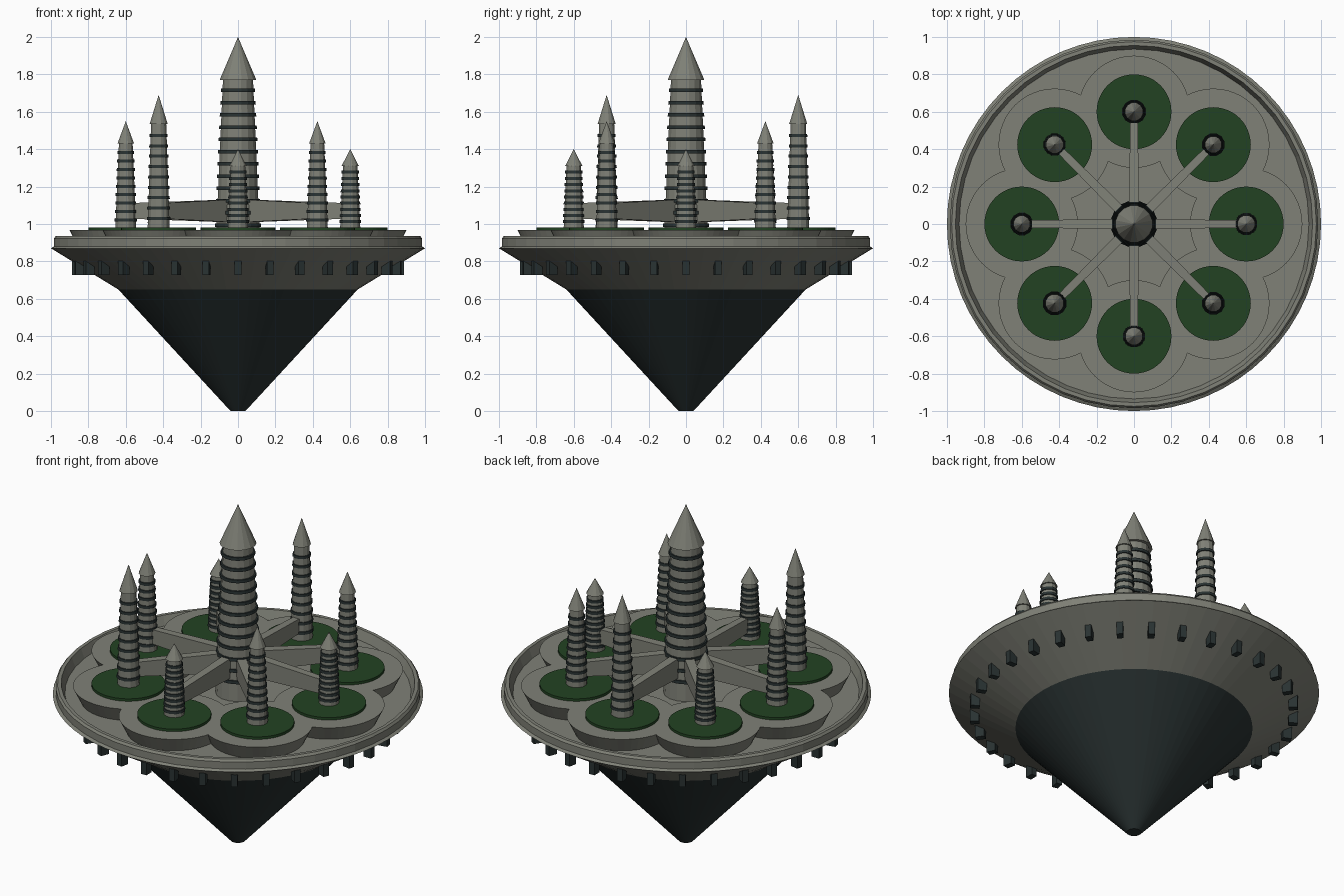
import bpy, bmesh, math
from mathutils import Matrix

if "Cube" in bpy.data.objects:
    bpy.data.objects.remove(bpy.data.objects["Cube"])


def mat(name, c):
    m = bpy.data.materials.new(name)
    m.diffuse_color = (*c, 1)
    m.use_nodes = True
    m.node_tree.nodes["Principled BSDF"].inputs["Base Color"].default_value = m.diffuse_color
    return m


STONE = mat("grey_stone", (0.215, 0.22, 0.185))
DARK = mat("dark_slate", (0.022, 0.032, 0.032))
GREEN = mat("garden_green", (0.016, 0.055, 0.016))


def finish(bm, name, mats, loc=(0, 0, 0), rot=0):
    bmesh.ops.recalc_face_normals(bm, faces=bm.faces)
    me = bpy.data.meshes.new(name)
    bm.to_mesh(me)
    bm.free()
    for m in mats:
        me.materials.append(m)
    ob = bpy.data.objects.new(name, me)
    ob.location = loc
    ob.rotation_euler = (0, 0, rot)
    bpy.context.collection.objects.link(ob)
    return ob


def lathe(name, prof, n, mats, loc=(0, 0, 0), bands=None, rot=0):
    """Revolve (radius, z) points; bands gives a material index per segment."""
    bm = bmesh.new()
    rings = []
    for r, z in prof:
        if r == 0:
            rings.append([bm.verts.new((0, 0, z))] * n)
        else:
            rings.append([bm.verts.new((r * math.cos(2 * math.pi * i / n),
                                        r * math.sin(2 * math.pi * i / n), z)) for i in range(n)])
    for k, (a, b) in enumerate(zip(rings, rings[1:])):
        for i in range(n):
            j = (i + 1) % n
            f = bm.faces.new(list(dict.fromkeys((a[i], a[j], b[j], b[i]))))
            f.material_index = bands[k] if bands else 0
    return finish(bm, name, mats, loc, rot)


def spire(name, x, y, z0, z1, tip, r0, r1, rc, count, first, step, th, out, n):
    """Tapered tower with dark protruding rings and a pointed roof."""
    prof, bands = [(0, z0), (r0, z0)], [0]

    def rad(z):
        return r0 + (r1 - r0) * (z - z0) / (z1 - z0)
    for i in range(count):
        a = first + i * step
        b = a + th
        prof += [(rad(a), a), (rad(a) + out, a), (rad(b) + out, b), (rad(b), b)]
        bands += [0, 1, 1, 1]
    prof += [(r1, z1), (rc, z1), (0, tip)]
    bands += [0, 0, 0]
    lathe(name, prof, n, [STONE, DARK], (x, y, 0), bands, math.pi / n)


# hull: dark lower cone, flaring stone underside, deck
lathe("lower_cone", [(0, 0), (0.04, 0), (0.64, 0.65), (0, 0.65)], 64, [DARK])
lathe("flared_underside", [(0, 0.65), (0.64, 0.65), (1.0, 0.87), (0.985, 0.88), (0, 0.88)], 64, [STONE])
# raised rim around the deck
lathe("deck_rim", [(0.985, 0.868), (0.985, 0.922), (0.975, 0.935), (0.955, 0.935),
                   (0.935, 0.88)], 48, [STONE])

# small blocks hanging beneath the rim
for i in range(32):
    a = 2 * math.pi * i / 32
    bm = bmesh.new()
    bmesh.ops.create_cube(bm, size=1, matrix=Matrix.Diagonal((0.05, 0.035, 0.08, 1)))
    finish(bm, "hanging_block", [DARK],
           (0.863 * math.cos(a), 0.863 * math.sin(a), 0.768), a)

# central tower
spire("central_tower", 0, 0, 0.88, 1.77, 2.0, 0.122, 0.082, 0.1, 12, 0.985, 0.0655, 0.018, 0.009, 16)

# eight petals, each with garden, tower and bridge
TOWERS = [(1.31, 1.40, 0.056, 0.040), (1.43, 1.55, 0.058, 0.038), (1.535, 1.69, 0.061, 0.042)]
for i in range(8):
    a = math.pi / 4 * i
    x, y = 0.6 * math.cos(a), 0.6 * math.sin(a)
    lathe("petal_terrace", [(0.255, 0.875), (0.3, 0.967), (0, 0.967)], 48, [STONE], (x, y, 0))
    lathe("garden_disc", [(0.2, 0.96), (0.2, 0.982), (0, 0.982)], 48, [GREEN], (x, y, 0))
    z1, tip, r0, r1 = TOWERS[i % 3]
    step = (z1 - 0.98) / 10
    spire("outer_tower", x, y, 0.975, z1, tip, r0, r1, r1 + 0.008, 9, 0.98 + step * 0.75,
          step, 0.016, 0.006, 12)
    # bridge beam, deeper toward the centre
    bm = bmesh.new()
    bmesh.ops.create_cube(bm, size=1)
    for v in bm.verts:
        inner = v.co.x < 0
        sy, sz = math.copysign(1, v.co.y), math.copysign(1, v.co.z)
        v.co = (0.08 if inner else 0.57, sy * (0.027 if inner else 0.02),
                1.07 + sz * (0.06 if inner else 0.042))
    finish(bm, "bridge", [STONE], rot=a)
